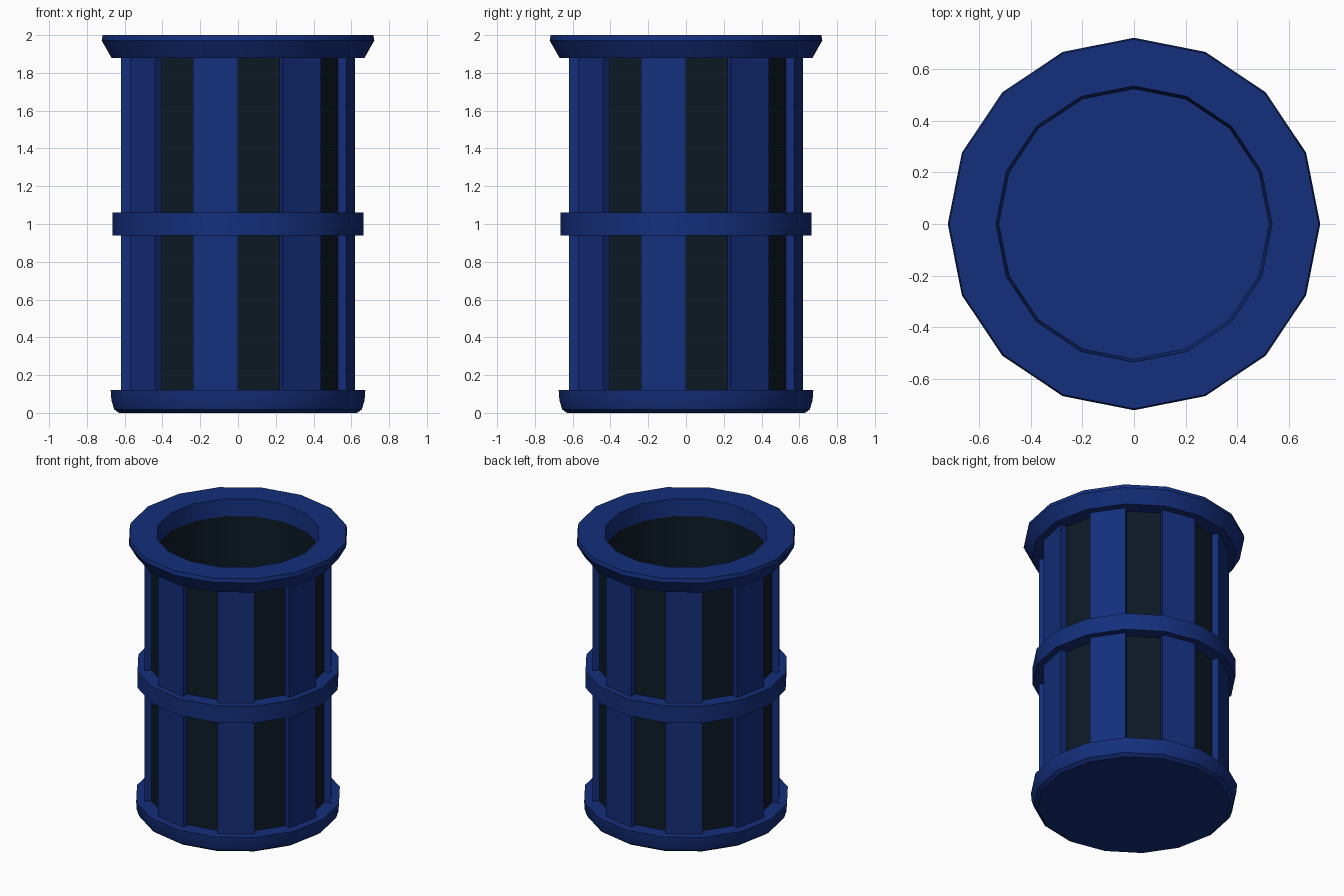
import bpy, bmesh, math

if "Cube" in bpy.data.objects:
    bpy.data.objects.remove(bpy.data.objects["Cube"])

SIDES = 16
STEP = 2 * math.pi / SIDES


def material(name, rgb):
    m = bpy.data.materials.new(name)
    m.diffuse_color = (*rgb, 1)
    m.use_nodes = True
    m.node_tree.nodes["Principled BSDF"].inputs["Base Color"].default_value = m.diffuse_color
    return m


BLUE = material("blue_paint", (0.007, 0.028, 0.2))
DARK = material("dark_liner", (0.004, 0.010, 0.019))


def finish(bm, name, mat):
    bmesh.ops.recalc_face_normals(bm, faces=bm.faces)
    me = bpy.data.meshes.new(name)
    bm.to_mesh(me)
    bm.free()
    me.materials.append(mat)
    ob = bpy.data.objects.new(name, me)
    bpy.context.collection.objects.link(ob)
    return ob


def smooth(ob):
    bpy.ops.object.select_all(action='DESELECT')
    ob.select_set(True)
    bpy.context.view_layer.objects.active = ob
    bpy.ops.object.shade_smooth_by_angle(angle=math.radians(25))


def lathe(name, profile, mat, capped=False, smooth_segments=()):
    """Turn (radius, z) points; closed loop, or open with flat end caps."""
    bm = bmesh.new()
    rings = [[bm.verts.new((r * math.cos(k * STEP), r * math.sin(k * STEP), z))
              for k in range(SIDES)] for r, z in profile]
    count = len(rings) - 1 if capped else len(rings)
    for i in range(count):
        a, b = rings[i], rings[(i + 1) % len(rings)]
        for k in range(SIDES):
            n = (k + 1) % SIDES
            f = bm.faces.new((a[k], a[n], b[n], b[k]))
            f.smooth = i in smooth_segments
    if capped:
        bm.faces.new(rings[0])
        bm.faces.new(rings[-1])
    return finish(bm, name, mat)


# Base tray with rounded foot; its top is the inside floor
smooth(lathe("base", [(0.63, 0), (0.655, 0.018), (0.67, 0.065), (0.674, 0.12)],
             BLUE, capped=True))

# Dark inner can
lathe("liner", [(0.573, 0.11), (0.573, 1.89), (0.527, 1.89), (0.527, 0.11)],
      DARK, smooth_segments=(2,))

# Middle hoop
smooth(lathe("middle_band", [(0.56, 0.94), (0.665, 0.94), (0.665, 1.06), (0.56, 1.06)], BLUE))

# Flared top rim
smooth(lathe("top_rim", [(0.523, 1.88), (0.67, 1.88), (0.722, 1.972),
                         (0.716, 2.0), (0.535, 2.0)], BLUE))

# Eight slats covering every other side
bm = bmesh.new()
for k in range(1, SIDES, 2):
    corners = [(0.565, k), (0.62, k), (0.62, k + 1), (0.565, k + 1)]
    low, high = [[bm.verts.new((r * math.cos(j * STEP), r * math.sin(j * STEP), z))
                  for r, j in corners] for z in (0.11, 1.89)]
    bm.faces.new(low)
    bm.faces.new(high)
    for i in range(4):
        n = (i + 1) % 4
        bm.faces.new((low[i], low[n], high[n], high[i]))
finish(bm, "slats", BLUE)
